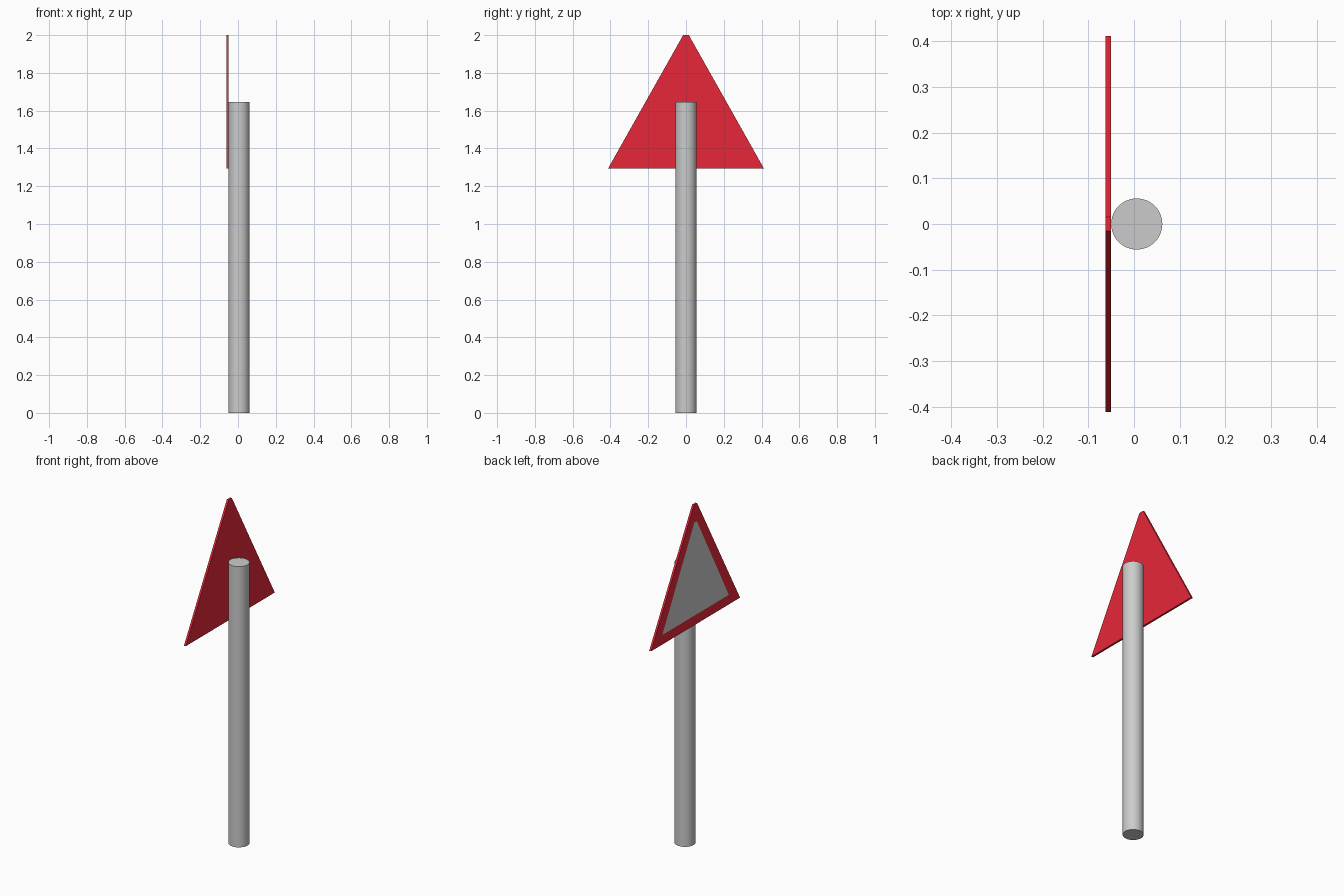
import bpy, bmesh, math

if "Cube" in bpy.data.objects:
    bpy.data.objects.remove(bpy.data.objects["Cube"])

FRONT_X, BACK_X = -0.062, -0.05   # sign plate faces

red = bpy.data.materials.new("sign_red")
red.diffuse_color = (0.8, 0.02, 0.04, 1)
red.use_nodes = True
red.node_tree.nodes["Principled BSDF"].inputs["Base Color"].default_value = red.diffuse_color


def add_mesh(name, bm, material=None):
    mesh = bpy.data.meshes.new(name)
    bm.to_mesh(mesh)
    bm.free()
    obj = bpy.data.objects.new(name, mesh)
    bpy.context.collection.objects.link(obj)
    if material:
        mesh.materials.append(material)
    return obj


def outline(bm, half, low, high, tip, x):
    """Upright triangle with a blunted tip, as a ring of vertices."""
    pts = [(-half, low), (half, low), (tip, high), (-tip, high)]
    return [bm.verts.new((x, y, z)) for y, z in pts]


# Red warning plate: border ring on the front, solid back and edges
bm = bmesh.new()
outer = outline(bm, 0.412, 1.295, 2.0, 0.015, FRONT_X)
inner = outline(bm, 0.308, 1.351, 1.896, 0.012, FRONT_X)
back = outline(bm, 0.412, 1.295, 2.0, 0.015, BACK_X)
for i in range(4):
    j = (i + 1) % 4
    bm.faces.new((outer[i], outer[j], inner[j], inner[i]))
    bm.faces.new((outer[i], back[i], back[j], outer[j]))
bm.faces.new(back)
bmesh.ops.recalc_face_normals(bm, faces=bm.faces[:])
# the ring faces must look towards -x
if next(f for f in bm.faces if len(set(f.verts) & set(inner)) == 2).normal.x > 0:
    bmesh.ops.reverse_faces(bm, faces=bm.faces[:])
add_mesh("sign_plate", bm, red)

# Grey panel flush inside the border
bm = bmesh.new()
panel = bm.faces.new(outline(bm, 0.308, 1.351, 1.896, 0.012, FRONT_X))
panel.normal_update()
if panel.normal.x > 0:
    panel.normal_flip()
add_mesh("sign_panel", bm)

# Round post behind the plate
bpy.ops.mesh.primitive_cylinder_add(vertices=48, radius=0.056, depth=1.645,
                                    location=(0.006, 0, 1.645 / 2))
post = bpy.context.object
post.name = "post"
bpy.ops.object.shade_smooth_by_angle(angle=math.radians(30))
